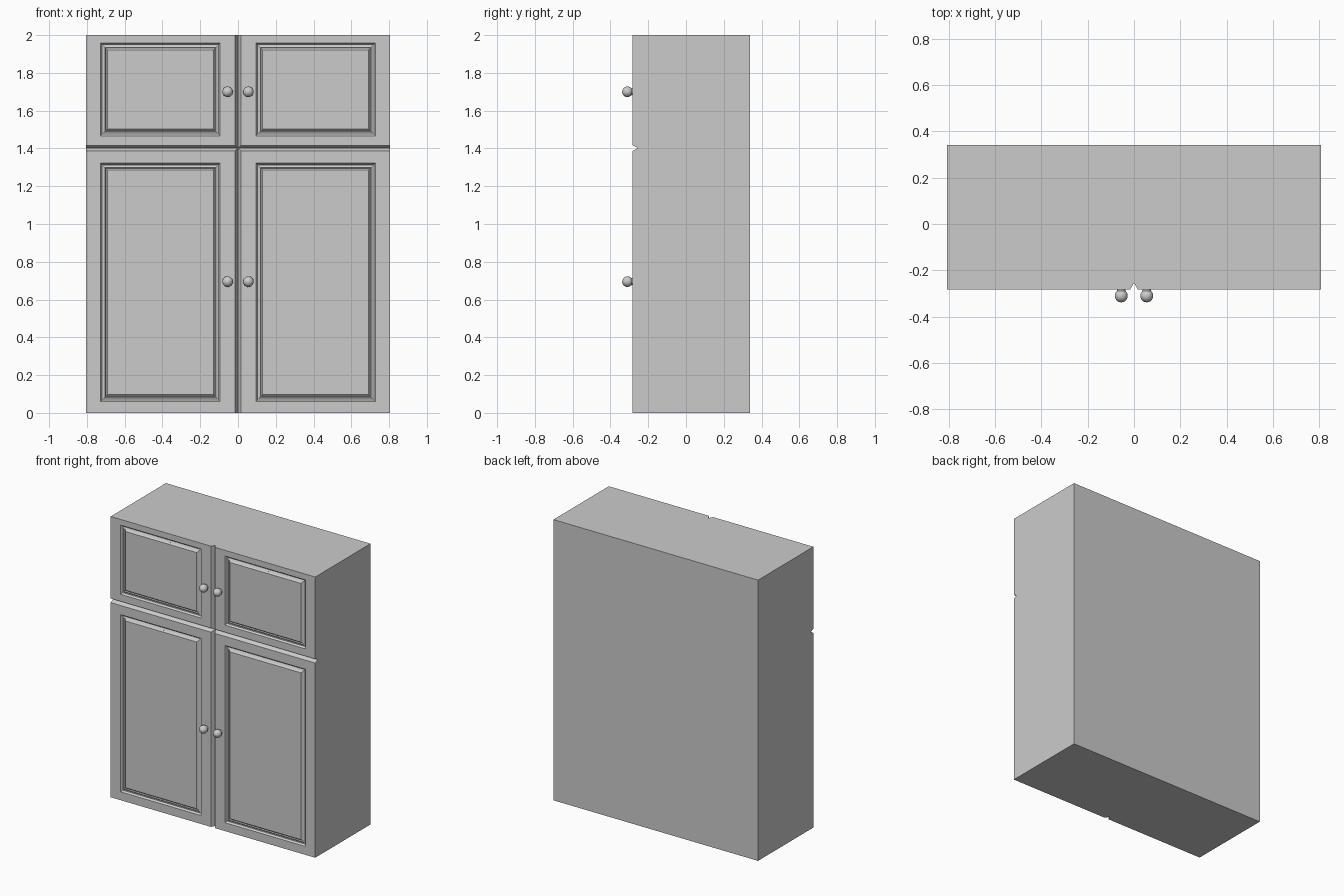
import bpy, bmesh, math

if "Cube" in bpy.data.objects:
    bpy.data.objects.remove(bpy.data.objects["Cube"])

HALF_W, HEIGHT = 0.806, 2.0
FRONT, BACK = -0.282, 0.34
SPLIT_Z = 1.402          # height of the groove between upper and lower doors
GROOVE_W, GROOVE_D = 0.016, 0.028
# Panel moulding: (inset from panel edge, depth behind the door face)
MOULDING = [(0, 0), (0.009, 0.012), (0.014, 0.012), (0.024, 0.006),
            (0.028, 0.013), (0.037, 0.004)]


def finish(bm, name):
    bmesh.ops.recalc_face_normals(bm, faces=bm.faces)
    mesh = bpy.data.meshes.new(name)
    bm.to_mesh(mesh)
    bm.free()
    obj = bpy.data.objects.new(name, mesh)
    bpy.context.collection.objects.link(obj)
    return obj


def ring(bm, x0, x1, z0, z1, y):
    return [bm.verts.new(p) for p in
            ((x0, y, z0), (x1, y, z0), (x1, y, z1), (x0, y, z1))]


def bridge(bm, a, b):
    n = len(a)
    for i in range(n):
        j = (i + 1) % n
        bm.faces.new((a[i], a[j], b[j], b[i]))


def add_door(bm, side, z0, z1, zgap0, zgap1, pz0, pz1):
    """Door front: groove bevels, frame, moulding and centre panel."""
    def rect(xa, xb, za, zb, y):
        return ring(bm, side * xa, side * xb, za, zb, y)
    rings = [rect(0, HALF_W, z0, z1, FRONT + GROOVE_D),
             rect(GROOVE_W, HALF_W, z0 + zgap0, z1 - zgap1, FRONT)]
    for inset, depth in MOULDING:
        rings.append(rect(0.094 + inset, 0.728 - inset,
                          pz0 + inset, pz1 - inset, FRONT + depth))
    for a, b in zip(rings, rings[1:]):
        bridge(bm, a, b)
    bm.faces.new(rings[-1])


# Cabinet: four door fronts, with the carcass extruded back from their outline
bm = bmesh.new()
for side in (-1, 1):
    add_door(bm, side, 0, SPLIT_Z, 0, 0.015, 0.06, 1.322)
    add_door(bm, side, SPLIT_Z, HEIGHT, 0.014, 0, 1.467, 1.959)
bmesh.ops.remove_doubles(bm, verts=bm.verts, dist=1e-5)
outline = [e for e in bm.edges if e.is_boundary]
ext = bmesh.ops.extrude_edge_only(bm, edges=outline)["geom"]
for v in ext:
    if isinstance(v, bmesh.types.BMVert):
        v.co.y = BACK
bmesh.ops.edgeloop_fill(
    bm, edges=[e for e in bm.edges if e.is_boundary])
finish(bm, "cabinet")


def add_knob(name, x, z):
    """Round knob on a short neck, turned about the y axis."""
    r, centre, segs = 0.028, 0.028, 24
    profile = [(0.018, 0), (0.018, 0.0065)]
    for i in range(10):
        a = math.radians(-42 + 14 * i)
        profile.append((r * math.cos(a), centre + r * math.sin(a)))
    bm = bmesh.new()
    loops = [[bm.verts.new((x + rad * math.cos(t), FRONT - d,
                            z + rad * math.sin(t)))
              for t in (2 * math.pi * k / segs for k in range(segs))]
             for rad, d in profile]
    for a, b in zip(loops, loops[1:]):
        bridge(bm, a, b)
    tip = bm.verts.new((x, FRONT - centre - r, z))
    for k in range(segs):
        bm.faces.new((loops[-1][k], loops[-1][(k + 1) % segs], tip))
    bm.faces.new(loops[0])
    obj = finish(bm, name)
    bpy.ops.object.select_all(action='DESELECT')
    obj.select_set(True)
    bpy.context.view_layer.objects.active = obj
    bpy.ops.object.shade_smooth_by_angle(angle=math.radians(40))


# Knobs
for level, z in (("lower", 0.695), ("upper", 1.70)):
    for label, x in (("left", -0.055), ("right", 0.055)):
        add_knob(f"{level}_{label}_knob", x, z)
